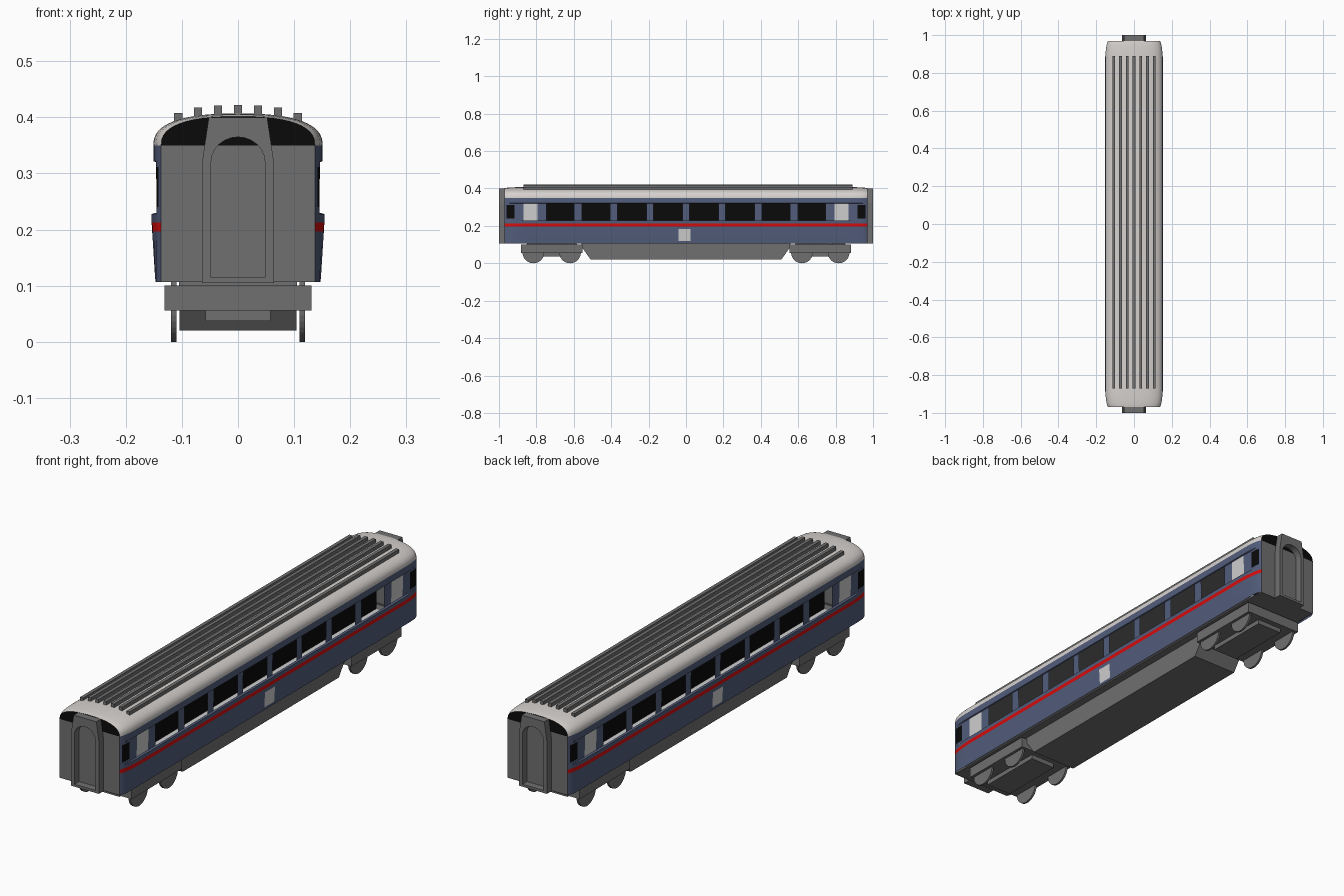
import bpy, bmesh, math

if "Cube" in bpy.data.objects:
    bpy.data.objects.remove(bpy.data.objects["Cube"])


def material(name, r, g, b):
    m = bpy.data.materials.new(name)
    m.diffuse_color = (r, g, b, 1)
    m.use_nodes = True
    m.node_tree.nodes["Principled BSDF"].inputs["Base Color"].default_value = m.diffuse_color
    return m


BLUE = material("slate_blue", 0.085, 0.11, 0.2)
RED = material("stripe_red", 0.68, 0.004, 0.004)
GREY = material("dark_grey", 0.16, 0.16, 0.16)
BLACK = material("black", 0.003, 0.003, 0.003)
SILVER = material("roof_silver", 0.67, 0.64, 0.62)
PALE = material("pale_grey", 0.62, 0.62, 0.62)


def finish(name, bm, mats, smooth=False):
    bmesh.ops.recalc_face_normals(bm, faces=bm.faces)
    me = bpy.data.meshes.new(name)
    bm.to_mesh(me)
    bm.free()
    for m in mats:
        me.materials.append(m)
    ob = bpy.data.objects.new(name, me)
    bpy.context.collection.objects.link(ob)
    if smooth:
        bpy.ops.object.select_all(action='DESELECT')
        ob.select_set(True)
        bpy.context.view_layer.objects.active = ob
        bpy.ops.object.shade_smooth_by_angle(angle=math.radians(30))
    return ob


def box(name, x0, x1, y0, y1, z0, z1, mat):
    bm = bmesh.new()
    bmesh.ops.create_cube(bm, size=1)
    for v in bm.verts:
        v.co = ((x0 + x1) / 2 + v.co.x * (x1 - x0), (y0 + y1) / 2 + v.co.y * (y1 - y0),
                (z0 + z1) / 2 + v.co.z * (z1 - z0))
    return finish(name, bm, [mat])


def prism(name, pts, x0, x1, mat):
    """Extrude a (y, z) outline along x."""
    bm = bmesh.new()
    a = [bm.verts.new((x0, y, z)) for y, z in pts]
    b = [bm.verts.new((x1, y, z)) for y, z in pts]
    bm.faces.new(a)
    bm.faces.new(b)
    for i in range(len(pts)):
        j = (i + 1) % len(pts)
        bm.faces.new((a[i], a[j], b[j], b[i]))
    return finish(name, bm, [mat])


# Coach shell: half cross-section, then roof curve
half = [(.147, .107), (.148, .118), (.152, .182), (.153, .197), (.154, .213), (.154, .228),
        (.145, .23), (.145, .24), (.146, .312), (.146, .32), (.151, .322), (.151, .35)]
EAVE = len(half) - 1
N = 12
for i in range(1, N + 1):
    t = math.pi / 2 * i / N
    half.append((.151 * max(math.cos(t), 0) ** .8 if i < N else 0, .35 + .057 * math.sin(t) ** .8))
section = half + [(-x, z) for x, z in reversed(half[:-1])]

windows = [(.019, .174), (.211, .366), (.407, .557), (.6, .746)]
panel = (.794, .869)
end_window = (.917, .96)
stations = {-.04, -.025, .025, .04}
for pair in windows + [panel, end_window, (.89, .945), (.97, .97)]:
    for y in pair:
        stations |= {y, -y}
stations = sorted(stations)

taper = [(.87, .155), (.89, .152), (.917, .1495), (.945, .146), (.96, .142), (.97, .137)]


def width_limit(y):
    y = abs(y)
    if y <= taper[0][0]:
        return 1
    for (a, fa), (b, fb) in zip(taper, taper[1:]):
        if y <= b + 1e-6:
            return fa + (fb - fa) * (y - a) / (b - a)


def shell_point(x, y, z):
    f = width_limit(y)
    if z > .349:
        s = min(1, f / .151)
        return (x * s, y, .35 + (z - .35) * s)
    return (math.copysign(min(abs(x), f), x), y, z)


def inside(v, pair):
    return pair[0] < v < pair[1]


bm = bmesh.new()
rings = [[bm.verts.new(shell_point(x, y, z)) for x, z in section] for y in stations]
for r in range(len(rings) - 1):
    y = (stations[r] + stations[r + 1]) / 2
    for k in range(len(section) - 1):
        z = (section[k][1] + section[k + 1][1]) / 2
        side = 1 if k < len(section) / 2 else -1
        band = inside(z, (.23, .32))
        if band and any(inside(abs(y), w) for w in windows):
            continue  # open window
        f = bm.faces.new((rings[r][k], rings[r][k + 1], rings[r + 1][k + 1], rings[r + 1][k]))
        if z > .35:
            f.material_index = 4
        elif inside(z, (.197, .213)):
            f.material_index = 1
        elif band and inside(abs(y), panel):
            f.material_index = 5
        elif inside(z, (.24, .312)) and inside(abs(y), end_window):
            f.material_index = 3
        elif inside(z, (.118, .182)) and inside(y * side, (-.04, .025)):
            f.material_index = 5
# End walls: grey below the eaves, black above
for ring in (rings[0], rings[-1]):
    low = bm.faces.new(ring[:EAVE + 1] + ring[len(ring) - 1 - EAVE:])
    low.material_index = 2
    top = bm.faces.new(ring[EAVE:len(ring) - EAVE])
    top.material_index = 3
finish("coach_shell", bm, [BLUE, RED, GREY, BLACK, SILVER, PALE], smooth=True)

# Interior seen through the windows
box("floor_underside", -.136, .136, -.968, .968, .107, .111, GREY)
box("interior_floor", -.143, .143, -.9, .9, .111, .13, PALE)
box("interior_ceiling", -.143, .143, -.9, .9, .342, .349, GREY)
box("interior_partition", -.004, .004, -.9, .9, .13, .342, BLACK)

# Roof ribs follow the roof curve
for i in range(-3, 4):
    top = (.422, .421, .418, .408)[abs(i)]
    x = i * .0355
    box("roof_rib", x - .0072, x + .0072, -.87, .89, top - .028, top, GREY)

# Gangway frames: tapered outline with an arched opening
outer = [(.064, .105), (.064, .32), (.052, .4), (-.052, .4), (-.064, .32), (-.064, .105)]
inner = [(.048, .115)]
for i in range(13):
    t = math.pi * i / 12
    inner.append((.048 * math.cos(t), .32 + .045 * math.sin(t)))
inner.append((-.048, .115))
for s in (-1, 1):
    bm = bmesh.new()
    edges = []
    for loop in (outer, inner):
        vs = [bm.verts.new((x, s * 1.0, z)) for x, z in loop]
        edges += [bm.edges.new((vs[i], vs[(i + 1) % len(vs)])) for i in range(len(vs))]
    res = bmesh.ops.triangle_fill(bm, edges=edges, use_beauty=True)
    faces = [g for g in res["geom"] if isinstance(g, bmesh.types.BMFace)]
    ext = bmesh.ops.extrude_face_region(bm, geom=faces, use_keep_orig=True)
    for g in ext["geom"]:
        if isinstance(g, bmesh.types.BMVert):
            g.co.y = s * .965
    finish("gangway_frame", bm, [GREY])

# Underfloor equipment skirt
prism("underfloor_skirt", [(-.56, .107), (-.56, .09), (-.51, .02), (.51, .02), (.56, .09), (.56, .107)],
      -.104, .104, GREY)

# Bogies with wheels
for s in (-1, 1):
    c = s * .718
    box("bogie_frame", -.131, .131, c - .164, c + .164, .056, .1, GREY)
    box("bogie_lower_beam", -.058, .058, c - .14, c + .14, .037, .056, GREY)
    box("bogie_bolster", -.105, .105, c - .06, c + .06, .1, .108, GREY)
    for d in (-.098, .098):
        rim = [(c + d + .058 * math.cos(math.tau * i / 32), .058 + .058 * math.sin(math.tau * i / 32))
               for i in range(32)]
        for w in (-1, 1):
            prism("wheel", rim, w * .11, w * .119, GREY)
